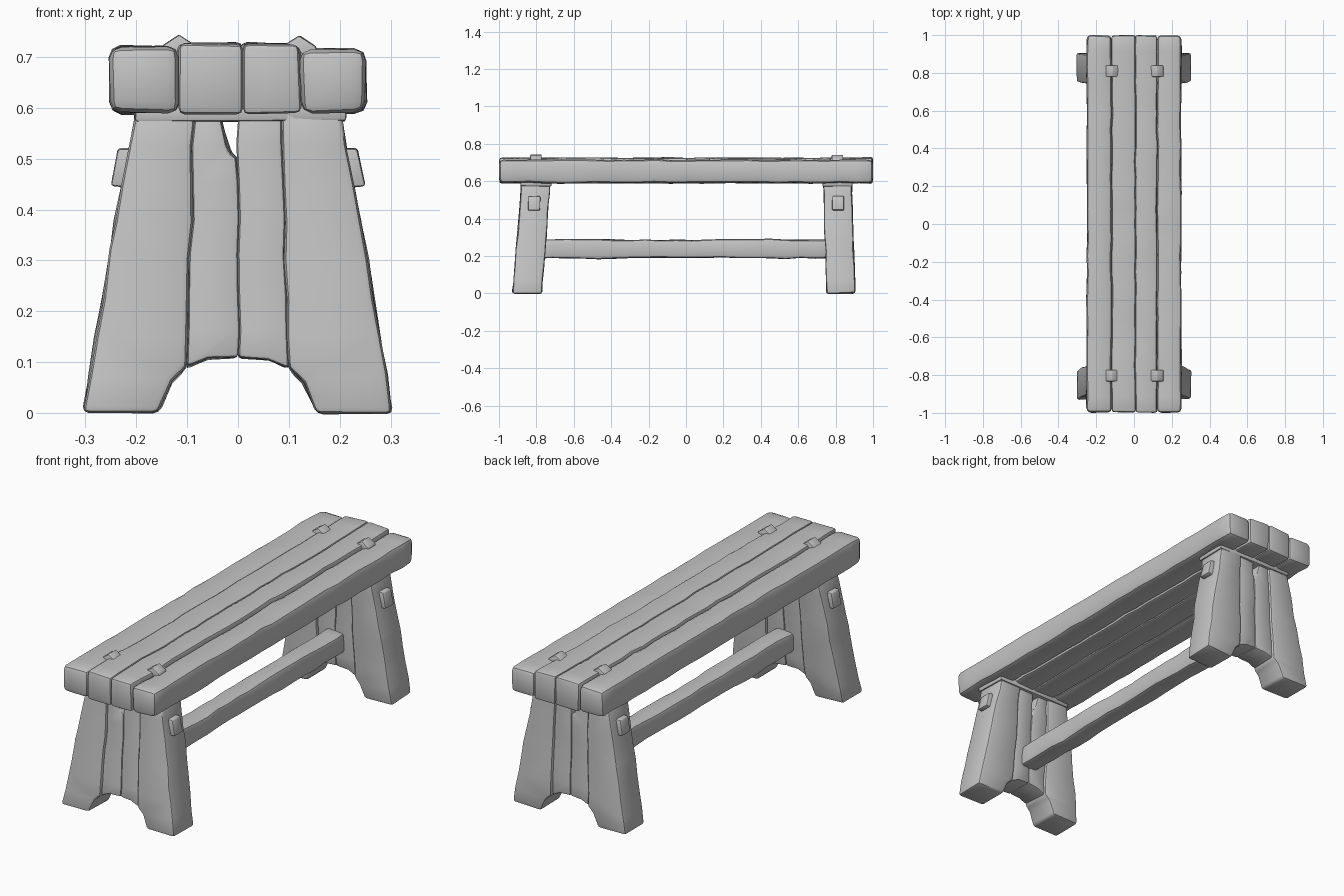
import bpy
import bmesh
from mathutils import Vector, noise

if "Cube" in bpy.data.objects:
    bpy.data.objects.remove(bpy.data.objects["Cube"], do_unlink=True)

GREY = (0.55, 0.55, 0.55, 1)
wood = bpy.data.materials.new("grey_wood")
wood.use_nodes = True
wood.diffuse_color = GREY
wood.node_tree.nodes["Principled BSDF"].inputs["Base Color"].default_value = GREY


def carve(name, profile, y0, y1, bevel, cut_axis, step, wave=0.006, lean=0.0):
    """Extrude an x-z profile along y, round its edges and make it hand-hewn."""
    bm = bmesh.new()
    face = bm.faces.new([bm.verts.new((x, y0, z)) for x, z in profile])
    ext = bmesh.ops.extrude_face_region(bm, geom=[face])
    moved = [g for g in ext["geom"] if isinstance(g, bmesh.types.BMVert)]
    bmesh.ops.translate(bm, verts=moved, vec=(0, y1 - y0, 0))
    bmesh.ops.recalc_face_normals(bm, faces=bm.faces)
    sharp = [e for e in bm.edges if e.calc_face_angle(0) > 0.6]
    bmesh.ops.bevel(bm, geom=sharp, offset=bevel, segments=2, profile=0.5,
                    affect='EDGES', clamp_overlap=True)

    # Cross cuts give the surface room to wander
    axis = Vector((0, 1, 0)) if cut_axis == "y" else Vector((0, 0, 1))
    spots = [v.co.dot(axis) for v in bm.verts]
    low, high = min(spots), max(spots)
    count = int((high - low) / step)
    for i in range(1, count):
        bmesh.ops.bisect_plane(bm, geom=bm.verts[:] + bm.edges[:] + bm.faces[:],
                               plane_co=axis * (low + (high - low) * i / count),
                               plane_no=axis)
    for v in bm.verts:
        v.co += noise.noise_vector(v.co * 9) * wave
        v.co.y += lean * v.co.z

    mesh = bpy.data.meshes.new(name)
    bm.to_mesh(mesh)
    bm.free()
    mesh.materials.append(wood)
    obj = bpy.data.objects.new(name, mesh)
    bpy.context.collection.objects.link(obj)
    bpy.ops.object.select_all(action='DESELECT')
    obj.select_set(True)
    bpy.context.view_layer.objects.active = obj
    bpy.ops.object.shade_smooth_by_angle(angle=0.7)
    return obj


def rect(x0, x1, z0, z1):
    return [(x0, z0), (x1, z0), (x1, z1), (x0, z1)]


def flip(profile):
    return [(-x, z) for x, z in reversed(profile)]


# Seat of four long planks
edges = [-0.25, -0.118, 0.008, 0.122, 0.25]
tops = [0.72, 0.725, 0.725, 0.715]
for i, top in enumerate(tops):
    outer = i in (0, 3)
    carve(f"seat_plank_{i + 1}", rect(edges[i], edges[i + 1], 0.59, top),
          -0.998, 0.998, 0.022 if outer else 0.012, "y", 0.08)

# Splayed legs with arched feet, each of four upright boards
outer_board = [(0.305, 0), (0.252, 0.32), (0.2, 0.6), (0.085, 0.6),
               (0.1, 0.088), (0.128, 0.06), (0.155, 0)]
inner_board = [(0, 0.11), (0.06, 0.106), (0.1, 0.088), (0.085, 0.6), (0, 0.6)]
notched_board = flip(inner_board)[:-2] + [(-0.085, 0.6), (-0.045, 0.6),
                                          (-0.012, 0.51), (0, 0.51), (0, 0.11)]
notched_board = [(-0.085, 0.6), (-0.04, 0.6), (-0.014, 0.51), (0, 0.5),
                 (0, 0.11), (-0.06, 0.106), (-0.1, 0.088)]
for end, y, lean, half in (("front", -0.85, 0.08, 0.078),
                           ("back", 0.828, -0.03, 0.076)):
    for side, board in (("left", outer_board), ("right", flip(outer_board))):
        carve(f"{end}_leg_{side}_post", board, y - half, y + half, 0.012, "z", 0.07,
              lean=lean)
    for side, board in (("left", inner_board), ("right", notched_board)):
        carve(f"{end}_leg_{side}_board", board, y - half + 0.008, y + half - 0.008,
              0.008, "z", 0.07, lean=lean)

    # Thin collar where the leg meets the seat
    top_y = y + lean * 0.59
    carve(f"{end}_leg_collar", rect(-0.203, 0.212, 0.573, 0.605),
          top_y - half - 0.004, top_y + half + 0.004, 0.005, "y", 0.06, 0.003)

    # Square pegs on both sides of the leg and through the seat
    peg_y = y + lean * 0.48
    peg = [(0.19, 0.44), (0.25, 0.446), (0.236, 0.52), (0.18, 0.52)]
    for side, shape in (("left", peg), ("right", flip(peg))):
        carve(f"{end}_{side}_peg", shape, peg_y - 0.032, peg_y + 0.032,
              0.006, "y", 0.05, 0.003)
    for side, x in (("left", 0.12), ("right", -0.115)):
        tip = [(x - 0.04, 0.7), (x + 0.04, 0.7), (x + 0.032, 0.722),
               (x, 0.743), (x - 0.032, 0.722)]
        carve(f"{end}_{side}_seat_peg", tip, top_y - 0.03, top_y + 0.03,
              0.004, "y", 0.05, 0.002)

# Long stretcher between the legs
carve("stretcher", rect(-0.048, 0.048, 0.188, 0.288), -0.8, 0.78, 0.016, "y", 0.08,
      0.008)
